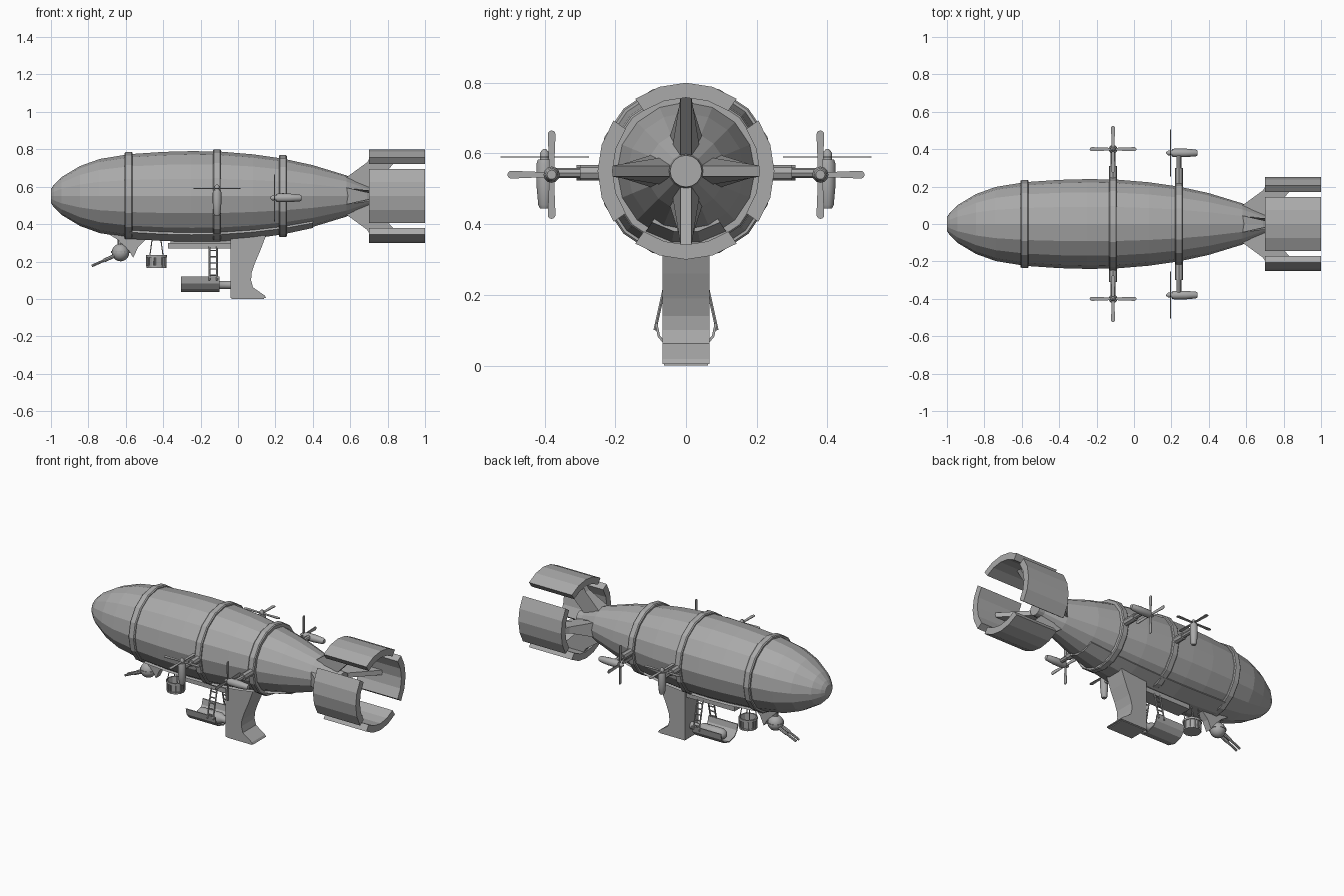
import bpy, bmesh, math
from mathutils import Vector, Matrix

if "Cube" in bpy.data.objects:
    bpy.data.objects.remove(bpy.data.objects["Cube"])

ZC = 0.55  # height of the hull axis
grey = bpy.data.materials.new("hull grey")
grey.diffuse_color = (0.4, 0.4, 0.4, 1)
grey.use_nodes = True
grey.node_tree.nodes["Principled BSDF"].inputs["Base Color"].default_value = grey.diffuse_color


def make(name, verts, faces, M=None):
    bm = bmesh.new()
    vs = [bm.verts.new(v) for v in verts]
    for f in faces:
        bm.faces.new([vs[i] for i in f])
    bmesh.ops.recalc_face_normals(bm, faces=bm.faces)
    if M:
        bm.transform(M)
    me = bpy.data.meshes.new(name)
    bm.to_mesh(me)
    bm.free()
    me.materials.append(grey)
    ob = bpy.data.objects.new(name, me)
    bpy.context.collection.objects.link(ob)
    return ob


def smooth(ob, angle=40):
    bpy.context.view_layer.objects.active = ob
    ob.select_set(True)
    bpy.ops.object.shade_smooth_by_angle(angle=math.radians(angle))
    ob.select_set(False)


def lathe(name, prof, n, M=None):
    """Closed body turned round its local z; prof holds (z, radius)."""
    verts = [(r * math.cos(math.tau * j / n), r * math.sin(math.tau * j / n), z)
             for z, r in prof for j in range(n)]
    faces = [(i * n + j, i * n + (j + 1) % n, (i + 1) * n + (j + 1) % n, (i + 1) * n + j)
             for i in range(len(prof) - 1) for j in range(n)]
    faces += [tuple(range(n)), tuple(range(len(verts) - n, len(verts)))]
    return make(name, verts, faces, M)


def rod(name, p, q, r, n=8):
    p, q = Vector(p), Vector(q)
    M = Matrix.Translation(p) @ (q - p).to_track_quat('Z', 'Y').to_matrix().to_4x4()
    return lathe(name, [(0, r), ((q - p).length, r)], n, M)


def prism(name, rows, M=None):
    """Plate in the local xz plane; rows hold (x, z, half thickness in y)."""
    n = len(rows)
    verts = [(x, s * w, z) for s in (-1, 1) for x, z, w in rows]
    faces = [tuple(range(n)), tuple(range(n, 2 * n))]
    faces += [(i, (i + 1) % n, n + (i + 1) % n, n + i) for i in range(n)]
    return make(name, verts, faces, M)


def arc(name, rows, a0, a1, n):
    """Curved shell round the hull axis; rows hold (x, inner r, outer r)."""
    full = a1 - a0 >= 360
    m = n if full else n + 1
    verts, faces = [], []
    for x, ri, ro in rows:
        for j in range(m):
            t = math.radians(a0 + (a1 - a0) * j / n)
            verts += [(x, r * math.cos(t), ZC + r * math.sin(t)) for r in (ri, ro)]
    ix = lambda i, j, k: (i * m + j % m) * 2 + k
    last = len(rows) - 1
    for j in range(n):
        for i in range(last):
            for k in (0, 1):
                faces.append((ix(i, j, k), ix(i, j + 1, k), ix(i + 1, j + 1, k), ix(i + 1, j, k)))
        for i in (0, last):
            faces.append((ix(i, j, 0), ix(i, j + 1, 0), ix(i, j + 1, 1), ix(i, j, 1)))
    if not full:
        for j in (0, n):
            for i in range(last):
                faces.append((ix(i, j, 0), ix(i, j, 1), ix(i + 1, j, 1), ix(i + 1, j, 0)))
    return make(name, verts, faces)


def box(name, x0, x1, y0, y1, z0, z1):
    return prism(name, [(x0, z0, (y1 - y0) / 2), (x1, z0, (y1 - y0) / 2),
                        (x1, z1, (y1 - y0) / 2), (x0, z1, (y1 - y0) / 2)],
                 Matrix.Translation((0, (y0 + y1) / 2, 0)))


# Hull: sixteen-sided faceted envelope along x
AXIS = Matrix.Translation((0, 0, ZC)) @ Matrix.Rotation(math.pi / 2, 4, 'Y')
hull = [(-1, .037), (-.985, .06), (-.945, .1), (-.845, .16), (-.74, .198), (-.58, .224),
        (-.4, .236), (-.25, .24), (-.1, .238), (.08, .223), (.24, .2), (.4, .165),
        (.58, .11), (.7, .05), (.74, .045)]
lathe("hull", hull, 16, AXIS)

# Bands round the hull
for x, r in ((-.585, .235), (-.112, .25), (.24, .219)):
    arc("hull_band", [(x - .022, r - .03, r - .005), (x - .016, r - .03, r),
                      (x + .016, r - .03, r), (x + .022, r - .03, r - .005)], 0, 360, 16)

# Belly plating follows the hull
arc("belly_plate", [(x, r - .02, r + .009) for x, r in hull if -.7 < x < .45], -123.75, -56.25, 3)

# Tail: four curved panels carried by tapered fins
for k in range(4):
    a = 90 * k
    arc("tail_panel", [(.7, .208, .25), (1, .208, .25)], a - 35, a + 35, 4)
    prism("tail_fin", [(.58, .1, .045), (.69, .18, .02), (.71, .212, .015), (.87, .212, .015),
                       (.7, .035, .015), (.6, .06, .04)],
          Matrix.Translation((0, 0, ZC)) @ Matrix.Rotation(math.radians(a), 4, 'X'))


# Propeller spinning round local z
def propeller(M):
    cap = [(.125 - .011 + .011 * math.cos(t), .011 * math.sin(t))
           for t in (math.radians(d) for d in range(-90, 91, 30))]
    for k in range(4):
        R = Matrix.Rotation(k * math.pi / 2, 4, 'Z') @ Matrix.Rotation(-math.pi / 2, 4, 'X')
        prism("propeller_blade", [(0, -.007, .002), (.04, -.008, .002)]
              + [(x, z, .002) for x, z in cap] + [(.04, .008, .002), (0, .007, .002)], M @ R)


def engine(M):
    smooth(lathe("engine_pod", [(-.095, .013), (-.085, .018), (-.03, .023), (.03, .023),
                                (.043, .019), (.043, .013), (.062, .013), (.073, .004)], 12, M))
    propeller(M @ Matrix.Translation((0, 0, .05)))


for s in (-1, 1):
    engine(Matrix.Translation((-.112, s * .4, .54)))
    engine(Matrix.Translation((.245, s * .38, .54)) @ Matrix.Rotation(-math.pi / 2, 4, 'Y'))
    # Stepped outriggers
    for x, y0, y1, y2 in ((-.112, .22, .31, .4), (.24, .18, .3, .38)):
        rod("outrigger_base", (x, s * y0, .545), (x, s * y1, .545), .022)
        rod("outrigger_arm", (x, s * y1, .545), (x, s * y2, .545), .014)

# Landing pylon with flared foot
prism("landing_pylon", [(x, z, .066) for x, z in (
    (-.04, .005), (.15, .005), (.143, .018), (.08, .062), (.07, .1), (.073, .14),
    (.09, .19), (.12, .26), (.15, .34), (-.04, .34))])
box("pylon_sole", -.035, .14, -.062, .062, 0, .006)

# Platform below the hull
box("platform", -.375, -.04, -.05, .05, .27, .3)
box("platform_mount", -.36, -.04, -.04, .04, .3, .33)

# Open trough with a tank inside
th = [(-.088, .12), (-.08, .082), (-.055, .052), (0, .036), (.055, .052), (.08, .082), (.088, .12)]
inner = [(y * .92, .12 - (.12 - z) * .92) for y, z in th][::-1]
ring = th + inner
n = len(ring)
verts = [(x, y, z) for x in (-.305, -.1) for y, z in ring]
faces = [(i, (i + 1) % n, n + (i + 1) % n, n + i) for i in range(n)]
faces += [(e + i, e + i + 1, e + n - 2 - i, e + n - 1 - i) for e in (0, n) for i in range(6)]
make("trough", verts, faces)
smooth(lathe("tank", [(-.28, .012), (-.268, .027), (-.25, .034), (-.12, .034), (-.1, .022), (-.035, .022)],
             12, Matrix.Translation((0, 0, .075)) @ Matrix.Rotation(math.pi / 2, 4, 'Y')))

# Leaning ladders on both sides
for s in (-1, 1):
    for x in (-.153, -.113):
        rod("ladder_rail", (x, s * .088, .1), (x, s * .048, .28), .005, 6)
    for k in range(5):
        t = (k + .5) / 5
        y, z = s * (.086 - .038 * t), .11 + .165 * t
        rod("ladder_rung", (-.153, y, z), (-.113, y, z), .004, 6)

# Hanging basket
lathe("basket", [(.17, .048), (.222, .05), (.222, .056), (.235, .056), (.235, .047), (.185, .043)],
      12, Matrix.Translation((-.436, 0, 0)))
lathe("basket_base", [(.166, .053), (.178, .053)], 12, Matrix.Translation((-.436, 0, 0)))
for k in range(4):
    c, d = math.cos(math.pi * (k + .5) / 2), math.sin(math.pi * (k + .5) / 2)
    rod("basket_rope", (-.436 + .05 * c, .05 * d, .23), (-.436 + .03 * c, .03 * d, .335), .003, 6)
    for h in (0, .4, .8):
        e = math.pi * (k + h) / 2
        p, q = -.436 + .051 * math.cos(e), .051 * math.sin(e)
        rod("basket_post", (p, q, .172), (p, q, .225), .004, 6)

# Ball turret, bracket and twin guns
prism("turret_bracket", [(x, z, .022) for x, z in (
    (-.69, .345), (-.48, .33), (-.535, .275), (-.56, .22), (-.585, .26), (-.64, .315))])
smooth(lathe("turret_ball", [(-.047 * math.cos(math.pi * i / 10), max(.002, .047 * math.sin(math.pi * i / 10)))
                             for i in range(11)], 16, Matrix.Translation((-.628, 0, .248))))
lathe("turret_collar", [(-.005, .05), (.005, .05)], 16, Matrix.Translation((-.628, 0, .25)))
rod("turret_neck", (-.628, 0, .28), (-.628, 0, .34), .016)
for s in (-1, 1):
    rod("gun_barrel", (-.65, s * .014, .235), (-.782, s * .014, .176), .007)
    rod("gun_sleeve", (-.65, s * .014, .235), (-.715, s * .014, .206), .01)
